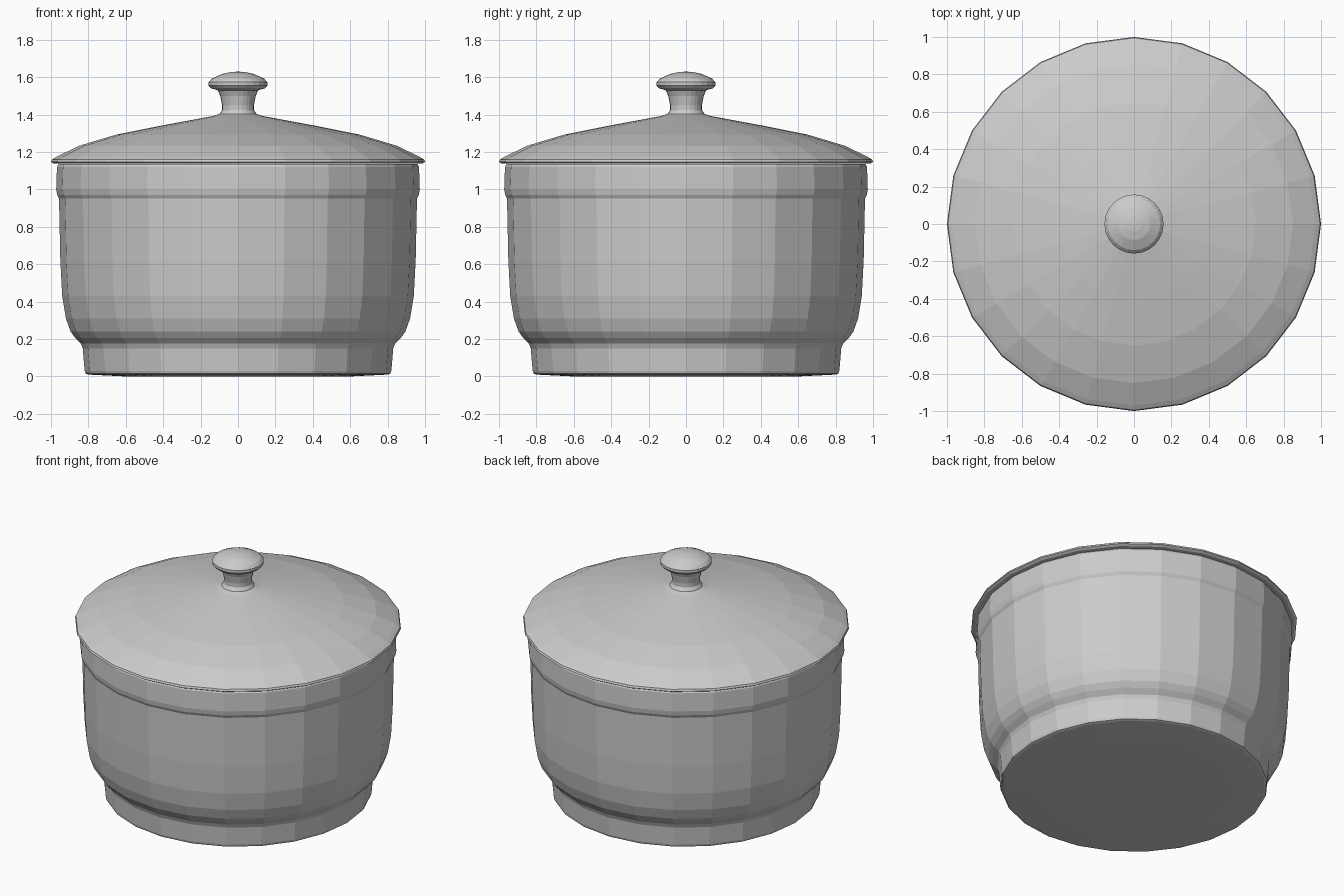
import bpy
import bmesh
from math import cos, sin, tau

SIDES = 24

cube = bpy.data.objects.get("Cube")
if cube:
    bpy.data.objects.remove(cube, do_unlink=True)

grey = bpy.data.materials.new("plain grey")
grey.use_nodes = True
colour = (0.6, 0.6, 0.6, 1)
grey.diffuse_color = colour
grey.node_tree.nodes["Principled BSDF"].inputs["Base Color"].default_value = colour


def lathe(name, profile):
    """Spin a (radius, height) profile that starts and ends on the axis."""
    bm = bmesh.new()
    rings = []
    for r, z in profile:
        if r == 0:
            rings.append([bm.verts.new((0, 0, z))] * SIDES)
        else:
            rings.append([bm.verts.new((r * cos(tau * i / SIDES), r * sin(tau * i / SIDES), z))
                          for i in range(SIDES)])
    for low, high in zip(rings, rings[1:]):
        for i in range(SIDES):
            j = (i + 1) % SIDES
            corners = dict.fromkeys((low[i], low[j], high[j], high[i]))
            bm.faces.new(list(corners))
    bmesh.ops.recalc_face_normals(bm, faces=bm.faces)
    mesh = bpy.data.meshes.new(name)
    bm.to_mesh(mesh)
    bm.free()
    mesh.materials.append(grey)
    obj = bpy.data.objects.new(name, mesh)
    bpy.context.collection.objects.link(obj)
    return obj


# Hollow pot: base, foot, belly, raised band, rim, then the inside
lathe("pot", [
    (0, 0), (0.6, 0), (0.8, 0.01), (0.815, 0.015), (0.82, 0.03),
    (0.83, 0.15), (0.84, 0.175), (0.87, 0.205), (0.895, 0.24), (0.92, 0.31),
    (0.94, 0.43), (0.95, 0.62), (0.957, 0.95), (0.967, 0.97), (0.972, 1.0),
    (0.968, 1.12), (0.96, 1.135), (0.9, 1.135), (0.89, 1.12),
    (0.88, 0.45), (0.82, 0.24), (0.72, 0.16), (0, 0.14),
])

# Domed lid with a thin overhanging lip
lathe("lid", [
    (0, 1.34), (0.4, 1.29), (0.65, 1.24), (0.86, 1.17), (0.9, 1.14),
    (0.985, 1.138), (1.0, 1.147), (0.995, 1.16), (0.97, 1.175),
    (0.85, 1.233), (0.65, 1.293), (0.4, 1.343), (0.13, 1.393), (0, 1.4),
])

# Turned knob with a flared neck and mushroom cap
lathe("knob", [
    (0, 1.38), (0.13, 1.393), (0.1, 1.403), (0.085, 1.425), (0.085, 1.45),
    (0.095, 1.5), (0.108, 1.53), (0.145, 1.541), (0.158, 1.555),
    (0.158, 1.573), (0.14, 1.592), (0.085, 1.617), (0.04, 1.627), (0, 1.63),
])
